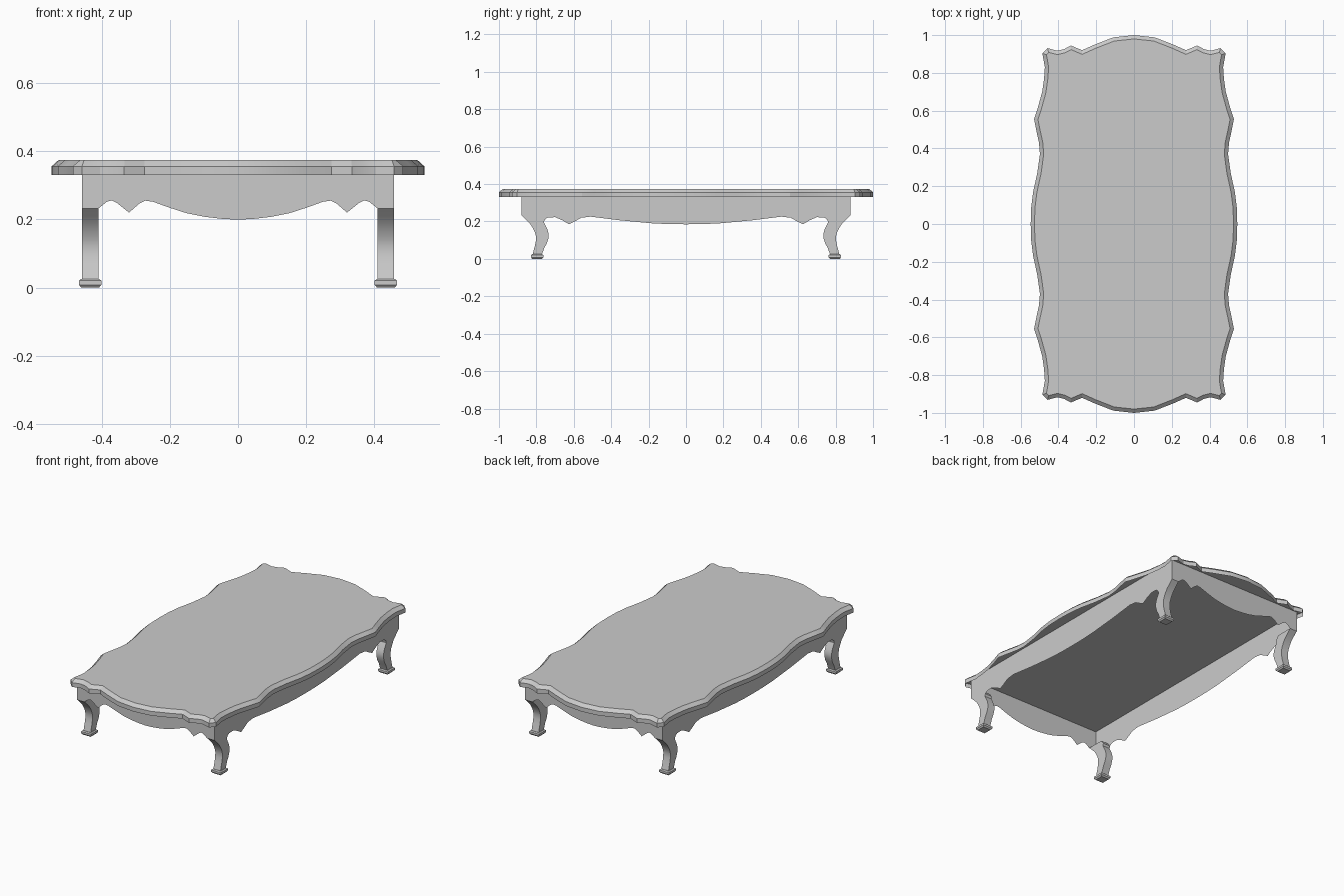
import bpy, bmesh
from mathutils import Vector

if "Cube" in bpy.data.objects:
    bpy.data.objects.remove(bpy.data.objects["Cube"])


def finish(name, bm, smooth=False):
    bmesh.ops.recalc_face_normals(bm, faces=bm.faces)
    me = bpy.data.meshes.new(name)
    bm.to_mesh(me)
    bm.free()
    ob = bpy.data.objects.new(name, me)
    bpy.context.collection.objects.link(ob)
    if smooth:
        bpy.ops.object.select_all(action='DESELECT')
        ob.select_set(True)
        bpy.context.view_layer.objects.active = ob
        bpy.ops.object.shade_smooth_by_angle(angle=0.5)
    return ob


def loft(name, rings, smooth=False, caps=(True, True)):
    """Skin between matching closed rings of 3D points."""
    bm = bmesh.new()
    rows = [[bm.verts.new(p) for p in r] for r in rings]
    n = len(rows[0])
    for a, b in zip(rows, rows[1:]):
        for i in range(n):
            j = (i + 1) % n
            bm.faces.new((a[i], a[j], b[j], b[i]))
    if caps[0]:
        bm.faces.new(rows[0][::-1])
    if caps[1]:
        bm.faces.new(rows[-1])
    return finish(name, bm, smooth)


def inset(pts, d):
    """Offset a counter-clockwise 2D outline inwards by d."""
    out = []
    for i, p in enumerate(pts):
        e1 = (p - pts[i - 1]).normalized()
        e2 = (pts[(i + 1) % len(pts)] - p).normalized()
        n1, n2 = Vector((-e1.y, e1.x)), Vector((-e2.y, e2.x))
        out.append(p + (n1 + n2) * d / (1 + n1.dot(n2)))
    return out


# Table top: one quarter of the scalloped outline, mirrored twice
q = [(0.547, 0), (0.544, 0.09), (0.534, 0.17), (0.512, 0.27), (0.498, 0.37),
     (0.503, 0.43), (0.516, 0.49), (0.529, 0.555), (0.508, 0.62), (0.486, 0.70),
     (0.476, 0.77), (0.472, 0.83), (0.485, 0.903), (0.458, 0.931),
     (0.405, 0.917), (0.37, 0.926), (0.334, 0.945), (0.275, 0.92),
     (0.21, 0.949), (0.11, 0.988), (0, 1.0)]
half = q + [(-x, y) for x, y in q[-2::-1]]
outline = [Vector(p) for p in half + [(x, -y) for x, y in half[-2:0:-1]]]
inner = inset(outline, 0.02)
LIP = 0.356


def ring(pts, z):
    return [(p.x, p.y, z) for p in pts]


loft("table_top", [ring(outline, LIP), ring(inner, 0.374)], True)
# Thin lip hanging below the edge of the top
loft("table_top_lip", [ring(outline, 0.33), ring(outline, LIP)], True, (False, False))


# Apron sheets: lower edge for one half, mirrored about the middle
def apron(name, edge, top_end, place):
    low = edge + [(-u, z) for u, z in edge[-2::-1]]
    pts = low + [(top_end, LIP), (-top_end, LIP)]
    bm = bmesh.new()
    bm.faces.new([bm.verts.new(place(u, z)) for u, z in pts])
    finish(name, bm)


side_edge = [(-0.88, 0.234), (-0.855, 0.21), (-0.84, 0.195), (-0.76, 0.195),
             (-0.755, 0.21), (-0.74, 0.221), (-0.70, 0.223), (-0.66, 0.206),
             (-0.625, 0.185), (-0.595, 0.2), (-0.56, 0.22), (-0.51, 0.226),
             (-0.43, 0.216), (-0.35, 0.206), (-0.18, 0.19), (-0.09, 0.186),
             (0, 0.185)]
end_edge = [(-0.458, 0.232), (-0.41, 0.232), (-0.385, 0.252), (-0.37, 0.256),
            (-0.355, 0.248), (-0.32, 0.22), (-0.29, 0.246), (-0.272, 0.255),
            (-0.25, 0.252), (-0.2, 0.234), (-0.15, 0.218), (-0.1, 0.208),
            (-0.05, 0.202), (0, 0.199)]
for s, side, end in ((-1, "left", "front"), (1, "right", "back")):
    apron(side + "_apron", side_edge, 0.88, lambda u, z: (s * 0.458, u, z))
    apron(end + "_apron", end_edge, 0.458, lambda u, z: (u, s * 0.88, z))

# Cabriole legs: side profile (distance from centre in y, z) extruded in x
leg = [(0.88, 0.234), (0.855, 0.21), (0.835, 0.19), (0.82, 0.167),
       (0.808, 0.143), (0.802, 0.12), (0.803, 0.095), (0.808, 0.07),
       (0.82, 0.025), (0.77, 0.025), (0.757, 0.06), (0.743, 0.085),
       (0.735, 0.112), (0.734, 0.132), (0.74, 0.155), (0.76, 0.195),
       (0.757, 0.21), (0.775, 0.234)]
# Feet: half-size in x and y at each height
foot = [(0.026, 0.002), (0.033, 0.008), (0.033, 0.02), (0.027, 0.025)]
foot[0] = (0.026, 0.0)
for sx, side in ((-1, "left"), (1, "right")):
    for sy, end in ((-1, "front"), (1, "back")):
        loft(f"{end}_{side}_leg",
             [[(sx * x, sy * y, z) for y, z in leg] for x in (0.41, 0.4575)], True)
        loft(f"{end}_{side}_foot",
             [[(sx * 0.434 + a * r, sy * 0.796 + b * r, z)
               for a, b in ((-1, -1), (1, -1), (1, 1), (-1, 1))]
              for r, z in foot])
